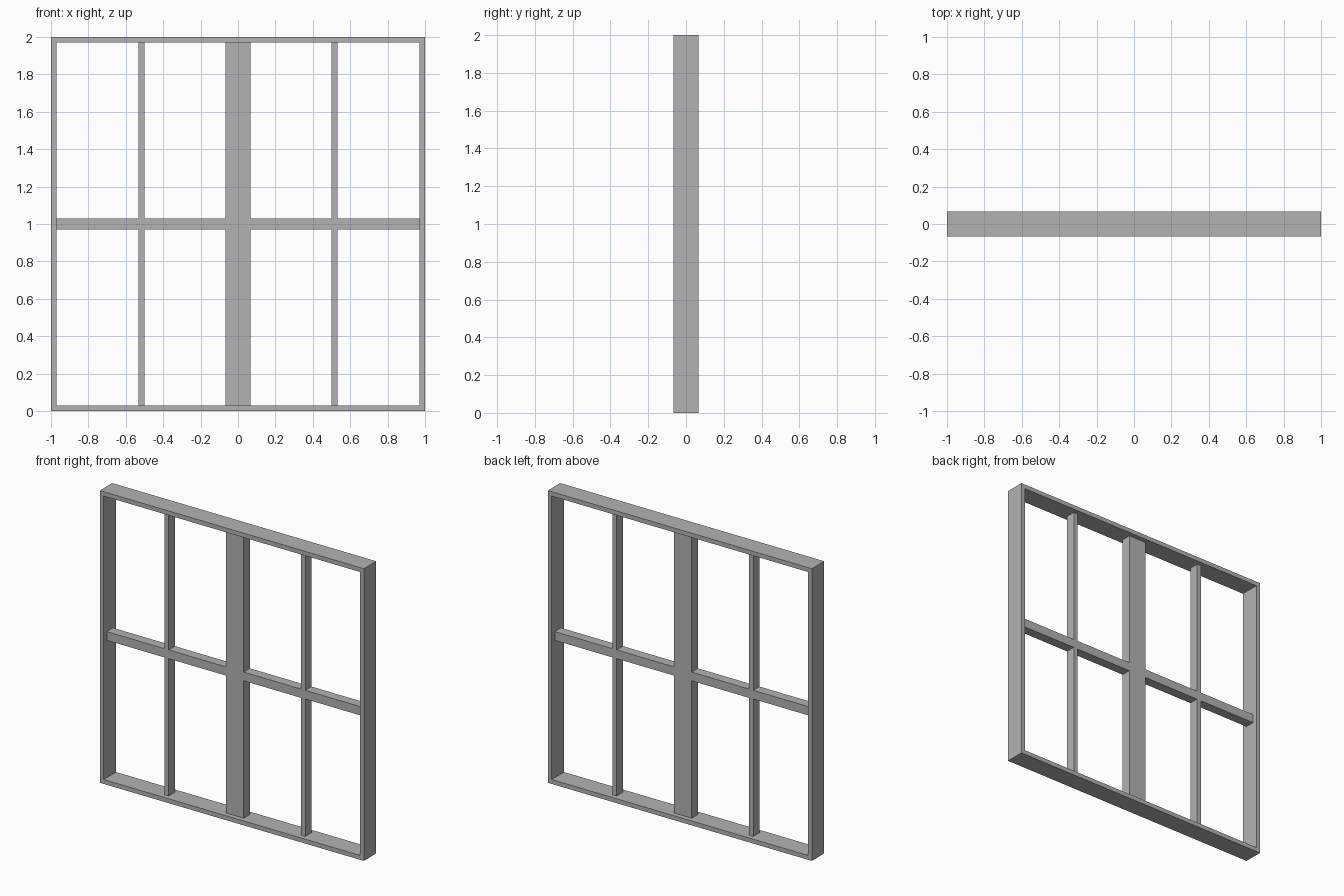
import bpy
import bmesh

cube = bpy.data.objects.get("Cube")
if cube:
    bpy.data.objects.remove(cube, do_unlink=True)

grey = bpy.data.materials.new("grey")
grey.use_nodes = True
grey.diffuse_color = (0.45, 0.45, 0.45, 1)
grey.node_tree.nodes["Principled BSDF"].inputs["Base Color"].default_value = (0.45, 0.45, 0.45, 1)


def lattice(name, xs, zs, solid, depth):
    """Extrude the cells of an x/z grid that the solid(column, row) rule keeps."""
    bm = bmesh.new()
    verts = [[bm.verts.new((x, -depth / 2, z)) for z in zs] for x in xs]
    for i in range(len(xs) - 1):
        for j in range(len(zs) - 1):
            if solid(i, j):
                bm.faces.new((verts[i][j], verts[i + 1][j],
                              verts[i + 1][j + 1], verts[i][j + 1]))
    loose = [v for v in bm.verts if not v.link_faces]
    bmesh.ops.delete(bm, geom=loose, context='VERTS')
    result = bmesh.ops.extrude_face_region(bm, geom=bm.faces[:])
    moved = [g for g in result["geom"] if isinstance(g, bmesh.types.BMVert)]
    bmesh.ops.translate(bm, verts=moved, vec=(0, depth, 0))
    bmesh.ops.recalc_face_normals(bm, faces=bm.faces[:])
    mesh = bpy.data.meshes.new(name)
    bm.to_mesh(mesh)
    bm.free()
    mesh.materials.append(grey)
    obj = bpy.data.objects.new(name, mesh)
    bpy.context.collection.objects.link(obj)
    return obj


DEPTH = 0.134
EDGE = 0.03
inner = 1 - EDGE

# Outer frame: every cell except the opening
lattice("outer_frame", [-1, -inner, inner, 1], [0, EDGE, 2 - EDGE, 2],
        lambda i, j: (i, j) != (1, 1), DEPTH)

# Thinner glazing bars: wide centre post, two slim posts and a cross rail
half = [0.067, 0.501, 0.533, inner]
xs = [-x for x in reversed(half)] + half
lattice("glazing_bars", xs, [EDGE, 0.97, 1.03, 2 - EDGE],
        lambda i, j: i % 2 == 1 or j == 1, DEPTH / 2)
